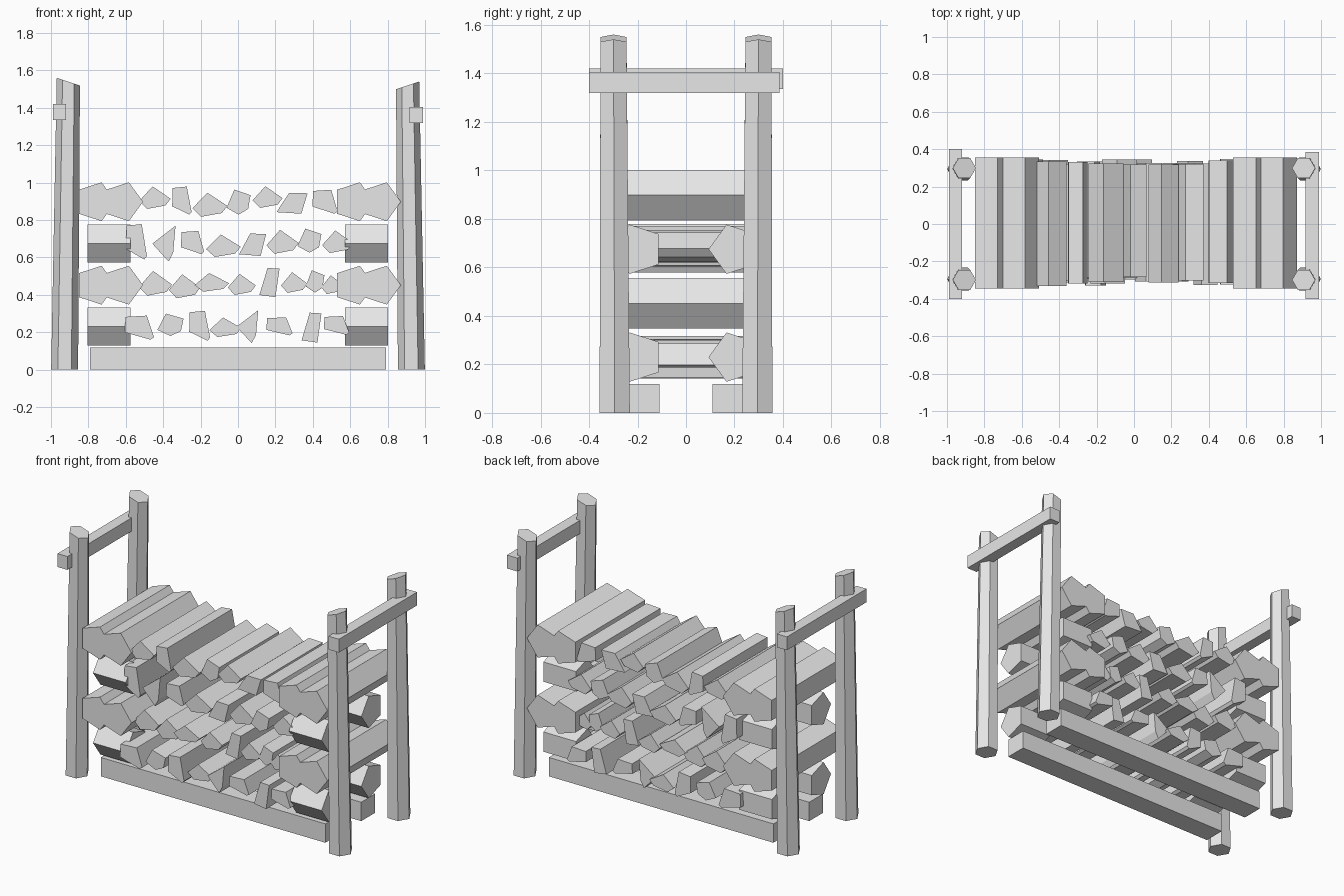
import bpy, bmesh, math, random
from mathutils import Vector

if "Cube" in bpy.data.objects:
    bpy.data.objects.remove(bpy.data.objects["Cube"])

random.seed(4)
wood = bpy.data.materials.new("plain grey wood")
wood.diffuse_color = (0.8, 0.8, 0.8, 1)
wood.use_nodes = True
wood.node_tree.nodes["Principled BSDF"].inputs["Base Color"].default_value = wood.diffuse_color


def prism(name, ring_a, ring_b):
    """Closed solid between two matching rings of points."""
    bm = bmesh.new()
    a = [bm.verts.new(p) for p in ring_a]
    b = [bm.verts.new(p) for p in ring_b]
    n = len(a)
    bm.faces.new(a)
    bm.faces.new(b[::-1])
    for i in range(n):
        bm.faces.new((a[i], b[i], b[(i + 1) % n], a[(i + 1) % n]))
    bmesh.ops.recalc_face_normals(bm, faces=bm.faces)
    mesh = bpy.data.meshes.new(name)
    bm.to_mesh(mesh)
    bm.free()
    mesh.materials.append(wood)
    ob = bpy.data.objects.new(name, mesh)
    bpy.context.collection.objects.link(ob)
    return ob


def box(name, x0, x1, y0, y1, z0, z1):
    ring = [(x0, y0), (x1, y0), (x1, y1), (x0, y1)]
    prism(name, [(x, y, z0) for x, y in ring], [(x, y, z1) for x, y in ring])


def ngon(n, cx, cy, r, start=0):
    return [(cx + r * math.cos(start + i * math.tau / n),
             cy + r * math.sin(start + i * math.tau / n)) for i in range(n)]


def log_y(name, profile, y0, y1):
    """Log lying front to back, profile in x and z."""
    prism(name, [(x, y0, z) for x, z in profile], [(x, y1, z) for x, z in profile])


# Base rails
box("front_base_rail", -0.79, 0.79, -0.25, -0.11, 0, 0.12)
box("back_base_rail", -0.79, 0.79, 0.11, 0.25, 0, 0.12)

# Leaning hexagonal posts with slanted tops
for side, sx in (("left", -1), ("right", 1)):
    for end, sy in (("front", -1), ("back", 1)):
        top_z = 1.54 if sx < 0 else 1.52
        foot = ngon(6, sx * 0.927, sy * 0.294, 0.072)
        head = ngon(6, sx * 0.907, sy * 0.299, 0.062)
        prism(f"{end}_{side}_post", [(x, y, 0) for x, y in foot],
              [(x, y, top_z + (x * sx - 0.907) * 0.33) for x, y in head])

# Crossbars near the post tops
box("left_crossbar", -0.99, -0.92, -0.40, 0.40, 1.335, 1.42)
box("right_crossbar", 0.917, 0.99, -0.40, 0.385, 1.32, 1.405)

# Paired five-sided logs at the ends of the second and fourth layers
for layer, z in ((2, 0.452), (4, 0.898)):
    for x in (-0.763, -0.617, 0.618, 0.762):
        log_y(f"end_log_{layer}", ngon(5, x, z, 0.109), -0.345, 0.355)

# Short five-sided logs at the corners of the first and third layers
for layer, z in ((1, 0.23), (3, 0.675)):
    for x in (-0.69, 0.688):
        for y in (-0.2, 0.2):
            ring = ngon(5, y, z, 0.107, math.pi)
            prism(f"corner_log_{layer}", [(x - 0.115, p, q) for p, q in ring],
                  [(x + 0.115, p, q) for p, q in ring])

# Split log profiles
SHAPES = {
    "wedge": [(-1, -.3), (-.15, 1), (1, -.1), (.67, -.7), (-.5, -1)],
    "lean": [(-1, -.85), (-.18, 1), (1, .95), (.6, -1)],
    "chunk": [(-1, -.4), (-.95, .9), (.5, 1), (1, -.8), (.75, -1)],
    "lozenge": [(-1, -.45), (-.35, 1), (1, .55), (.8, -.55), (0, -1)],
    "spike": [(-1, 0), (1, 1), (.8, -.5), (.4, -1)],
}


def split_row(layer, row):
    """Row of split logs: shape, centre x and z, half width and half height."""
    for shape, x, z, w, h in row:
        y0 = -0.308 + random.uniform(-0.025, 0.025)
        y1 = 0.33 + random.uniform(-0.02, 0.02)
        log_y(f"split_log_{layer}", [(x + w * u, z + h * v) for u, v in SHAPES[shape]], y0, y1)


split_row(1, [
    ("chunk", -.527, .225, .078, .064), ("lozenge", -.361, .24, .07, .06),
    ("chunk", -.205, .235, .056, .08), ("wedge", -.067, .227, .086, .052),
    ("spike", .05, .23, .058, .088), ("chunk", .222, .232, .07, .048),
    ("lean", .393, .225, .053, .08), ("chunk", .527, .237, .068, .05)])
split_row(2, [
    ("wedge", -.441, .462, .088, .066), ("wedge", -.286, .446, .084, .064),
    ("wedge", -.14, .467, .092, .05), ("wedge", .02, .456, .075, .056),
    ("lean", .168, .466, .054, .078), ("wedge", .3, .466, .07, .055),
    ("lozenge", .412, .472, .05, .06), ("wedge", .505, .455, .06, .05)])
split_row(3, [
    ("chunk", -.543, .684, .056, .095), ("spike", -.396, .674, .062, .096),
    ("chunk", -.243, .68, .062, .062), ("wedge", -.078, .663, .093, .06),
    ("lean", .078, .668, .072, .06), ("wedge", .238, .684, .086, .064),
    ("lozenge", .382, .69, .064, .064), ("wedge", .532, .684, .082, .06)])
split_row(4, [
    ("wedge", -.444, .92, .084, .06), ("chunk", -.3, .904, .052, .075),
    ("wedge", -.15, .882, .094, .064), ("lozenge", .003, .896, .064, .067),
    ("wedge", .158, .923, .08, .058), ("lean", .289, .89, .083, .056),
    ("chunk", .465, .898, .067, .064)])
